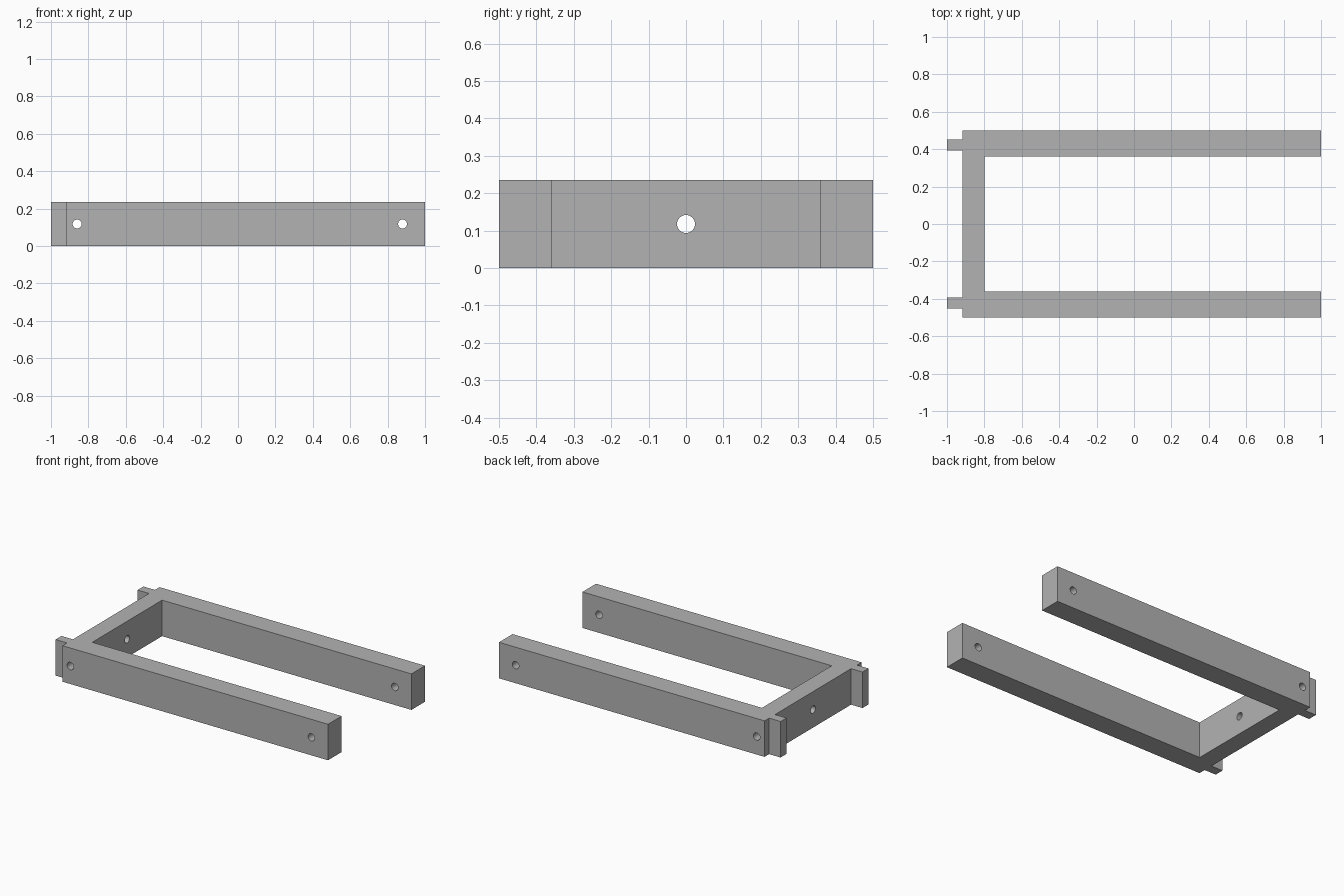
import bpy
import bmesh
import math

cube = bpy.data.objects.get("Cube")
if cube:
    bpy.data.objects.remove(cube, do_unlink=True)

HEIGHT = 0.235
HOLE_RADIUS = 0.024

grey = bpy.data.materials.new("plain grey")
grey.use_nodes = True
colour = (0.45, 0.45, 0.45, 1)
grey.diffuse_color = colour
grey.node_tree.nodes["Principled BSDF"].inputs["Base Color"].default_value = colour


def extrude_profile(name, points, height):
    """Extrude a plan outline upward from the floor."""
    bm = bmesh.new()
    face = bm.faces.new([bm.verts.new((x, y, 0)) for x, y in points])
    result = bmesh.ops.extrude_face_region(bm, geom=[face])
    top = [v for v in result["geom"] if isinstance(v, bmesh.types.BMVert)]
    bmesh.ops.translate(bm, verts=top, vec=(0, 0, height))
    bmesh.ops.recalc_face_normals(bm, faces=bm.faces)
    mesh = bpy.data.meshes.new(name)
    bm.to_mesh(mesh)
    bm.free()
    mesh.materials.append(grey)
    obj = bpy.data.objects.new(name, mesh)
    bpy.context.collection.objects.link(obj)
    return obj


def drill(target, x, y, depth, rotation):
    """Cut a round bolt hole through the target at mid height."""
    bpy.ops.mesh.primitive_cylinder_add(
        vertices=32, radius=HOLE_RADIUS, depth=depth,
        location=(x, y, HEIGHT / 2), rotation=rotation)
    cutter = bpy.context.object
    cutter.name = "hole_cutter"
    cutter.hide_render = True
    cutter.data.materials.append(grey)
    bpy.context.view_layer.objects.active = target
    mod = target.modifiers.new("bolt_hole", "BOOLEAN")
    mod.operation = "DIFFERENCE"
    mod.solver = "EXACT"
    mod.object = cutter
    bpy.ops.object.modifier_apply(modifier=mod.name)
    bpy.data.objects.remove(cutter, do_unlink=True)


# Half of the plan outline, from the crossbar's inside to its outside
half = [(-0.80, 0.36), (1, 0.36), (1, 0.5), (-0.917, 0.5),
        (-0.917, 0.453), (-1, 0.453), (-1, 0.392), (-0.917, 0.392)]
outline = half + [(x, -y) for x, y in reversed(half)]
frame = extrude_profile("u_shaped_frame", outline, HEIGHT)

# Cross holes through the arms, one running along the crossbar
for x in (-0.86, 0.88):
    drill(frame, x, 0, 1.2, (math.pi / 2, 0, 0))

# Centre hole through the crossbar
drill(frame, -0.86, 0, 0.3, (0, math.pi / 2, 0))

bpy.ops.object.select_all(action="DESELECT")
frame.select_set(True)
bpy.context.view_layer.objects.active = frame
bpy.ops.object.shade_smooth_by_angle(angle=math.radians(30))
